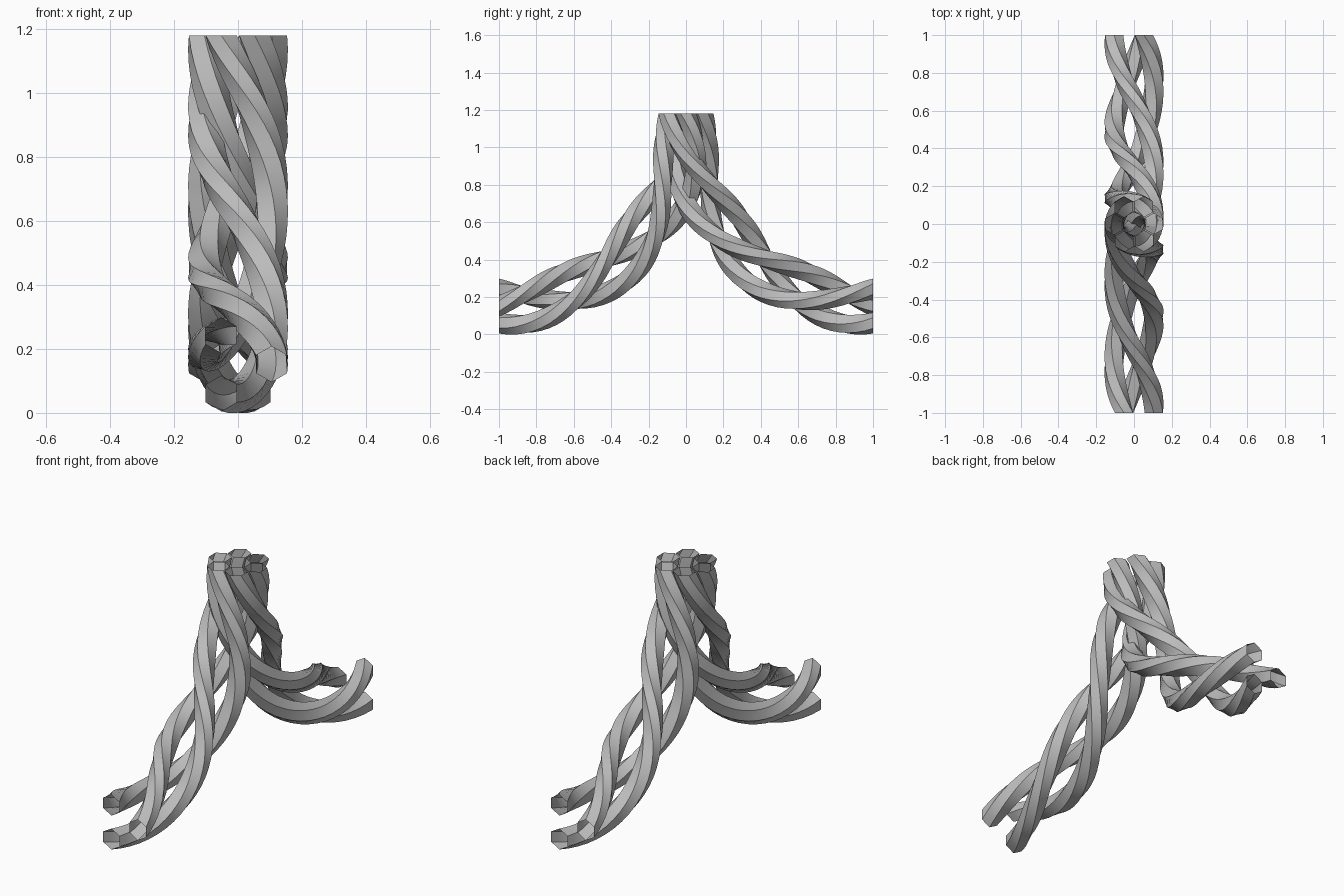
import bpy, math
from mathutils import Vector

if "Cube" in bpy.data.objects:
    bpy.data.objects.remove(bpy.data.objects["Cube"])

SEG = 40            # steps along each strand
SIDES = 6           # hexagonal strand section
RING = 0.105        # strand centre distance from the bundle axis
RAD = 0.056         # strand radius
RY, RZ, TOP = 1.0, 1.028, 1.18   # quarter arc of the bundle axis
TWIST = 2 * math.pi

grey = bpy.data.materials.new("warm grey")
grey.diffuse_color = (0.5, 0.5, 0.5, 1)
grey.use_nodes = True
grey.node_tree.nodes["Principled BSDF"].inputs["Base Color"].default_value = grey.diffuse_color


def section_point(t, u, v):
    """Place a bundle section point (u across, v toward arc centre) on the arc."""
    a = t * math.pi / 2
    axis = Vector((0, -1 + RY * math.sin(a), TOP - RZ * math.cos(a)))
    inward = Vector((0, -math.sin(a), math.cos(a)))
    return axis + Vector((u, 0, 0)) + inward * v


def strand(name, phase, flip):
    """Open hexagonal tube twisting once around the curved bundle axis."""
    verts, faces = [], []
    for i in range(SEG + 1):
        t = i / SEG
        ang = phase + TWIST * t
        for k in range(SIDES):
            b = ang - phase + phase + (k + 0.5) * math.tau / SIDES
            p = section_point(t, RING * math.cos(ang) + RAD * math.cos(b),
                              RING * math.sin(ang) + RAD * math.sin(b))
            verts.append((p.x * flip, p.y * flip, p.z))
    for i in range(SEG):
        for k in range(SIDES):
            n = (k + 1) % SIDES
            a, b = i * SIDES, (i + 1) * SIDES
            faces.append((a + k, b + k, b + n, a + n))
    me = bpy.data.meshes.new(name)
    me.from_pydata(verts, [], faces)
    me.materials.append(grey)
    ob = bpy.data.objects.new(name, me)
    bpy.context.collection.objects.link(ob)
    # make the sides face outward, away from the strand's centre
    c = sum((me.vertices[j].co for j in range(2 * SIDES)), Vector()) / (2 * SIDES)
    if me.polygons[0].normal.dot(me.polygons[0].center - c) < 0:
        me.flip_normals()
    bpy.ops.object.select_all(action='DESELECT')
    ob.select_set(True)
    bpy.context.view_layer.objects.active = ob
    bpy.ops.object.shade_smooth_by_angle(angle=math.radians(30))


# two three-strand bundles, the back one turned half round the vertical
for side, flip in (("front", 1), ("back", -1)):
    for s in range(3):
        strand(f"{side}_strand_{s + 1}", s * math.tau / 3, flip)
